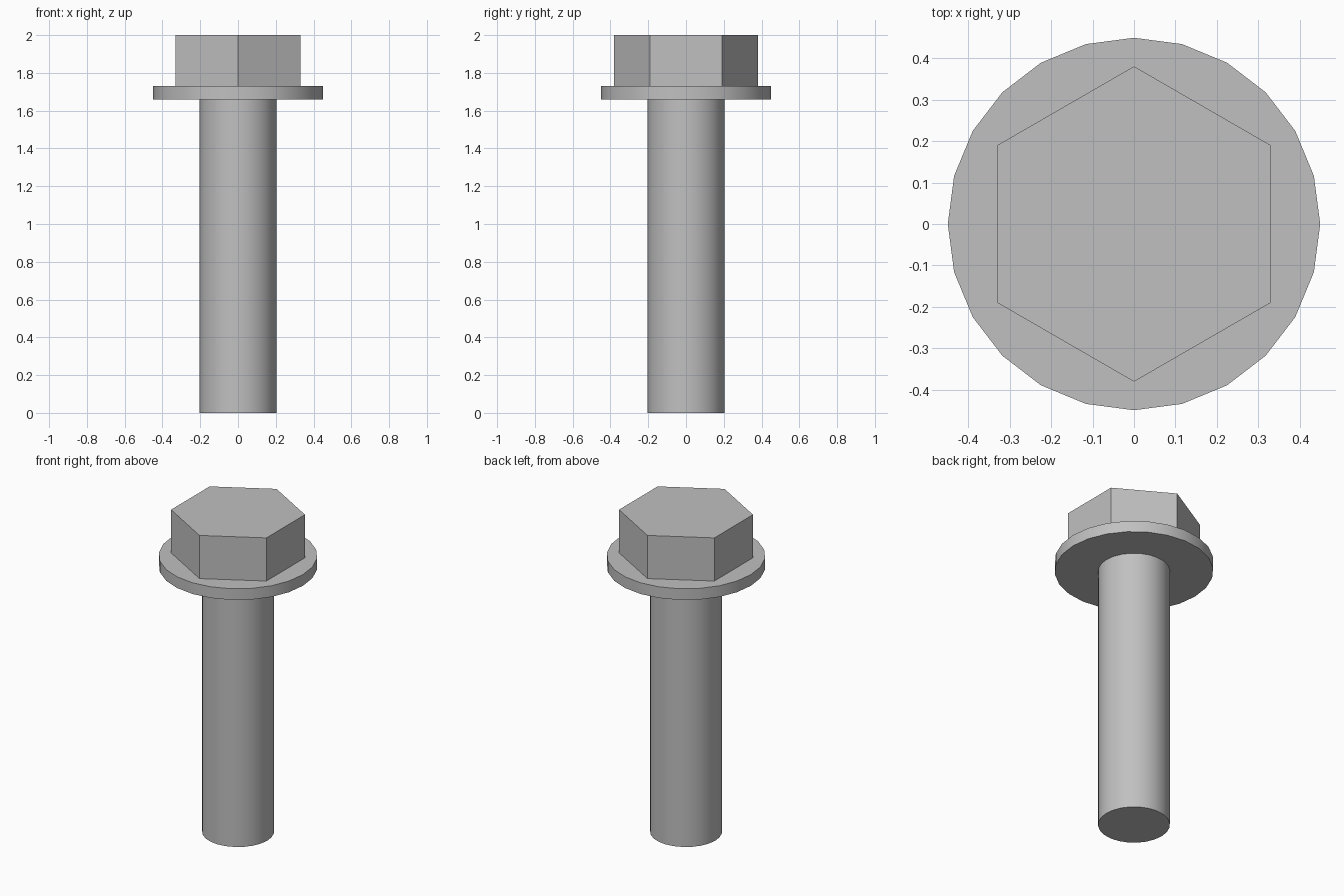
import bpy
import math

cube = bpy.data.objects.get("Cube")
if cube:
    bpy.data.objects.remove(cube, do_unlink=True)

# Single steel grey for the whole bolt
steel = bpy.data.materials.new("steel_grey")
steel.use_nodes = True
colour = (0.53, 0.53, 0.53, 1.0)
steel.diffuse_color = colour
steel.node_tree.nodes["Principled BSDF"].inputs["Base Color"].default_value = colour


def prism(name, sides, radius, bottom, top, smooth=False):
    """Upright regular prism between two heights, with a corner on the y axis."""
    bpy.ops.mesh.primitive_cylinder_add(
        vertices=sides, radius=radius, depth=top - bottom,
        location=(0, 0, (bottom + top) / 2))
    part = bpy.context.object
    part.name = name
    part.data.materials.append(steel)
    if smooth:
        bpy.ops.object.shade_smooth_by_angle(angle=math.radians(30))
    return part


# Round shank, flange collar and hexagonal head
prism("shank", 24, 0.204, 0.0, 1.66, smooth=True)
prism("flange", 24, 0.45, 1.66, 1.73, smooth=True)
prism("hex_head", 6, 0.381, 1.73, 2.0)
